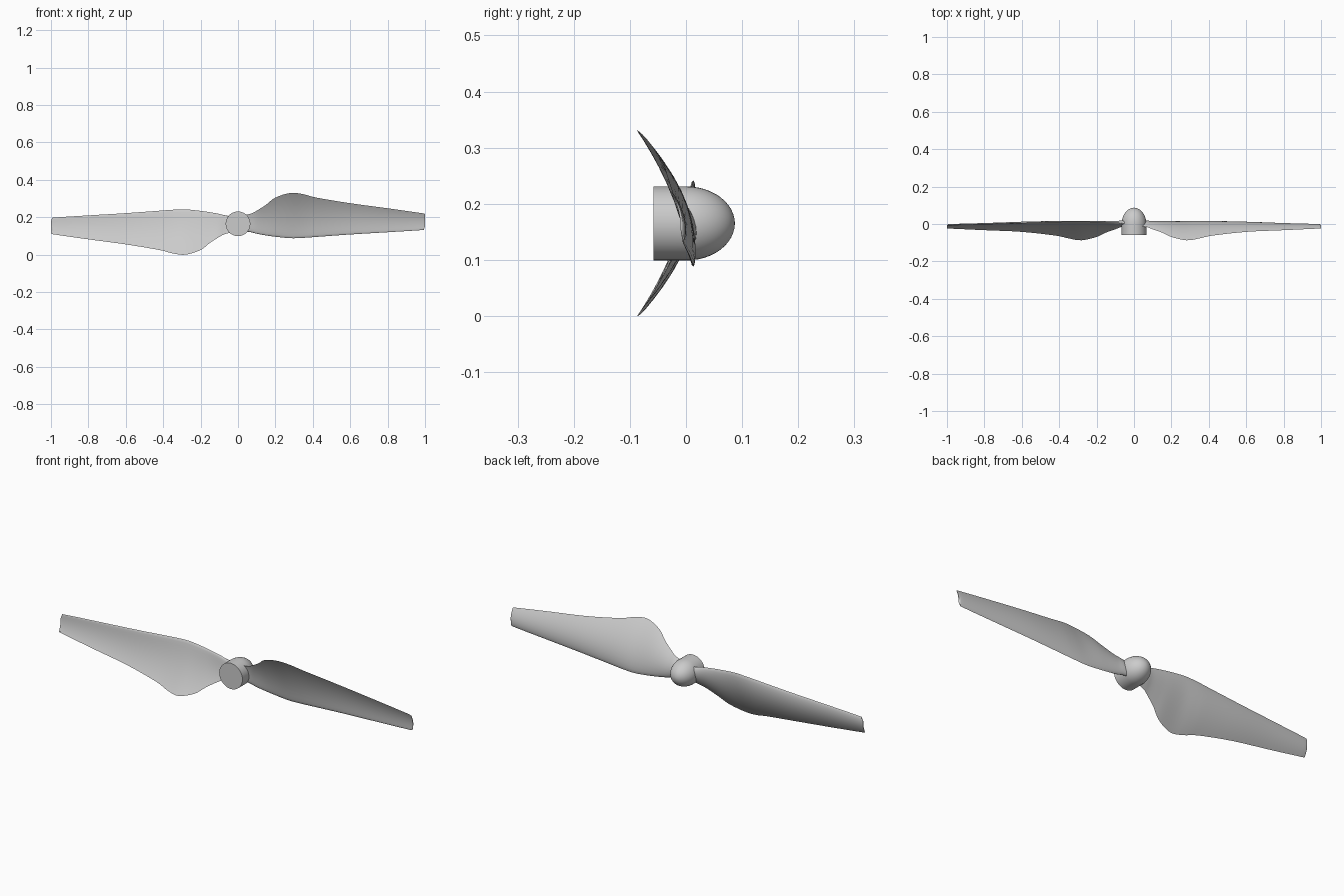
import bpy, bmesh, math
from mathutils import Matrix, Vector

cube = bpy.data.objects.get("Cube")
if cube:
    bpy.data.objects.remove(cube, do_unlink=True)

AXIS_Z = 0.165   # height of the spin axis
RADIUS = 0.066   # hub radius

grey = bpy.data.materials.new("light grey plastic")
grey.use_nodes = True
colour = (0.6, 0.6, 0.6, 1)
grey.diffuse_color = colour
grey.node_tree.nodes["Principled BSDF"].inputs["Base Color"].default_value = colour


def add_object(name, bm, angle):
    bmesh.ops.recalc_face_normals(bm, faces=bm.faces)
    mesh = bpy.data.meshes.new(name)
    bm.to_mesh(mesh)
    bm.free()
    mesh.materials.append(grey)
    obj = bpy.data.objects.new(name, mesh)
    bpy.context.collection.objects.link(obj)
    bpy.ops.object.select_all(action="DESELECT")
    obj.select_set(True)
    bpy.context.view_layer.objects.active = obj
    bpy.ops.object.shade_smooth_by_angle(angle=math.radians(angle))
    return obj


def skin(rings):
    """Loft closed rings of points and cap both ends."""
    bm = bmesh.new()
    loops = [[bm.verts.new(p) for p in ring] for ring in rings]
    for a, b in zip(loops, loops[1:]):
        for i in range(len(a)):
            j = (i + 1) % len(a)
            bm.faces.new((a[i], a[j], b[j], b[i]))
    bm.faces.new(loops[0])
    bm.faces.new(loops[-1])
    return bm


def smooth_stations(keys, steps):
    """Catmull-Rom interpolation through the blade stations."""
    pts = [Vector(k) for k in keys]
    out = []
    for i in range(len(pts) - 1):
        p0, p1, p2 = pts[max(i - 1, 0)], pts[i], pts[i + 1]
        p3 = pts[min(i + 2, len(pts) - 1)]
        for s in range(steps):
            t = s / steps
            out.append(p1 + (p2 - p0) * (t / 2)
                       + (2 * p0 - 5 * p1 + 4 * p2 - p3) * (t * t / 2)
                       + (3 * p1 - p0 - 3 * p2 + p3) * (t ** 3 / 2))
    return out + [pts[-1]]


# Hub with bullet-shaped spinner, turned around the y axis
profile = [(-0.058, RADIUS), (-0.02, RADIUS)]
for i in range(12):
    a = i / 12 * math.pi / 2
    profile.append((0.087 * math.sin(a), RADIUS * math.cos(a)))
profile.append((0.087, 0.002))
SIDES = 40
hub_rings = []
for y, r in profile:
    angles = [2 * math.pi * k / SIDES for k in range(SIDES)]
    hub_rings.append([(r * math.cos(a), y, AXIS_Z + r * math.sin(a)) for a in angles])
add_object("hub_spinner", skin(hub_rings), 40)

# Blade stations: x, low edge z, high edge z, low edge y, high edge y, half thickness
stations = [
    (0.03, 0.125, 0.210, 0.008, -0.012, 0.012),
    (0.07, 0.120, 0.220, 0.007, -0.017, 0.011),
    (0.10, 0.112, 0.235, 0.007, -0.028, 0.010),
    (0.15, 0.103, 0.267, 0.009, -0.046, 0.009),
    (0.20, 0.096, 0.305, 0.011, -0.069, 0.009),
    (0.28, 0.088, 0.330, 0.013, -0.087, 0.008),
    (0.35, 0.090, 0.323, 0.013, -0.077, 0.008),
    (0.42, 0.095, 0.305, 0.011, -0.062, 0.008),
    (0.60, 0.108, 0.275, 0.006, -0.042, 0.007),
    (0.80, 0.120, 0.248, 0.000, -0.033, 0.005),
    (0.975, 0.131, 0.223, -0.005, -0.025, 0.004),
    (0.993, 0.136, 0.220, -0.006, -0.025, 0.003),
    (1.0, 0.152, 0.217, -0.009, -0.024, 0.002),
]


def airfoil(station, n=12):
    x, z0, z1, y0, y1, half = station
    span = [0.5 - 0.5 * math.cos(math.pi * i / n) for i in range(n + 1)]
    rear, front = [], []
    for t in span:
        # cambered centre line with a blunt leading and thin trailing edge
        camber = 0.09 * (z1 - z0) * 4 * t * (1 - t)
        y = y0 + (y1 - y0) * t + camber
        z = z0 + (z1 - z0) * t
        thick = half * 1.9 * math.sqrt(t) * (1 - t) * 1.37
        dz, dy = Vector((z1 - z0, y0 - y1)).normalized()
        rear.append((x, y + thick * dz, z + thick * dy))
        front.append((x, y - thick * dz, z - thick * dy))
    return rear + front[-2:0:-1]


# Two identical blades, half a turn apart
for name, turn in (("left_blade", 0), ("right_blade", math.pi)):
    bm = skin([airfoil(s) for s in smooth_stations(stations, 4)])
    centre = Vector((0, 0, AXIS_Z))
    bmesh.ops.rotate(bm, verts=bm.verts, cent=centre,
                     matrix=Matrix.Rotation(turn, 3, "Y"))
    add_object(name, bm, 50)
